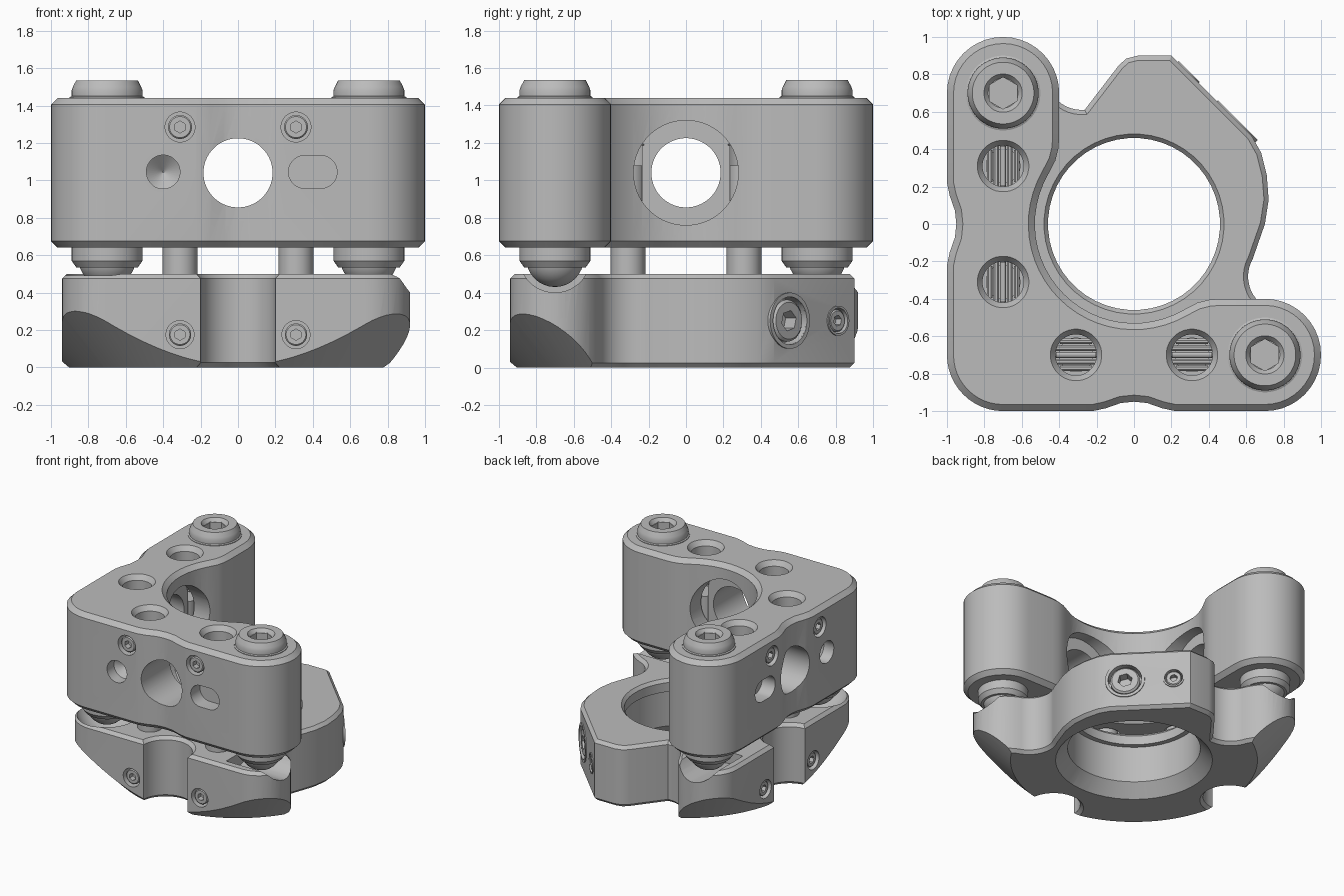
import bpy, bmesh, math
from mathutils import Vector

cube = bpy.data.objects.get("Cube")
if cube:
    bpy.data.objects.remove(cube, do_unlink=True)

metal = bpy.data.materials.new("satin grey metal")
metal.use_nodes = True
GREY = (0.5, 0.5, 0.5, 1)
metal.diffuse_color = GREY
metal.node_tree.nodes["Principled BSDF"].inputs["Base Color"].default_value = GREY


def to_object(name, bm):
    bmesh.ops.remove_doubles(bm, verts=bm.verts, dist=1e-5)
    bmesh.ops.recalc_face_normals(bm, faces=bm.faces)
    mesh = bpy.data.meshes.new(name)
    bm.to_mesh(mesh)
    bm.free()
    mesh.materials.append(metal)
    ob = bpy.data.objects.new(name, mesh)
    bpy.context.collection.objects.link(ob)
    return ob


def lathe(name, profile, loc=(0, 0, 0), axis=(0, 0, 1), n=32):
    """Closed solid of revolution; profile is (radius, distance along axis)."""
    bm = bmesh.new()
    turn = Vector((0, 0, 1)).rotation_difference(Vector(axis).normalized())
    rings = []
    for r, h in profile:
        angles = [(i + 0.5) * math.tau / n for i in range(n)]
        rings.append([bm.verts.new(Vector(loc) + turn @ Vector(
            (r * math.cos(a), r * math.sin(a), h))) for a in angles])
    for a, b in zip(rings, rings[1:]):
        for i in range(n):
            j = (i + 1) % n
            bm.faces.new((a[i], a[j], b[j], b[i]))
    bm.faces.new(rings[0])
    bm.faces.new(rings[-1])
    return to_object(name, bm)


def rod(name, r, start, end, loc, axis=(0, 0, 1), n=32):
    return lathe(name, [(r, start), (r, end)], loc, axis, n)


def prism(name, outline, z0, z1, chamfer):
    """Extruded outline with chamfered top and bottom rims."""
    bm = bmesh.new()
    face = bm.faces.new([bm.verts.new((x, y, z0)) for x, y in outline])
    top = bmesh.ops.extrude_face_region(bm, geom=[face])["geom"]
    for v in top:
        if isinstance(v, bmesh.types.BMVert):
            v.co.z = z1
    bmesh.ops.recalc_face_normals(bm, faces=bm.faces)
    rims = [e for e in bm.edges if abs(e.verts[0].co.z - e.verts[1].co.z) < 1e-6]
    bmesh.ops.bevel(bm, geom=rims, offset=chamfer, segments=1, affect='EDGES')
    return to_object(name, bm)


def boolean(ob, tool, operation='DIFFERENCE'):
    mod = ob.modifiers.new("cut", 'BOOLEAN')
    mod.object, mod.operation, mod.solver = tool, operation, 'EXACT'
    bpy.context.view_layer.objects.active = ob
    bpy.ops.object.modifier_apply(modifier=mod.name)
    bpy.data.objects.remove(tool, do_unlink=True)


def arc(cx, cy, r, a0, a1, steps):
    angles = [math.radians(a0 + (a1 - a0) * i / steps) for i in range(steps + 1)]
    return [(cx + r * math.cos(a), cy + r * math.sin(a)) for a in angles]


def swapped(points):
    return [(y, x) for x, y in reversed(points)]


def side(p, mirror):
    """Swap x and y to go from the front arm to the side arm."""
    return (p[1], p[0], p[2]) if mirror else p


def socket_screw(name, r, loc, axis, depth=0.06):
    screw = lathe(name, [(r * 0.85, -depth - 0.05), (r, -depth), (r, -r * 0.12),
                         (r * 0.88, 0)], loc, axis)
    boolean(screw, rod("hex_cut", r * 0.5, -r * 0.7, 0.1, loc, axis, 6))
    return screw


# Upper L-shaped plate
half = arc(-.7, -.7, .3, 225, 270, 6)
half += [(-.22, -1), (-.15, -.985), (-.07, -.957), (0, -.95), (.07, -.957), (.15, -.985), (.22, -1)]
half += arc(.7, -.7, .3, 270, 450, 20)
half += [(.46, -.4), (.4, -.405), (.34, -.42)] + arc(0, 0, .53, 300, 225, 12)
upper = prism("upper_plate", half[:-1] + swapped(half)[:-1], .64, 1.44, .035)

# Lower ring plate with two arms
front = arc(-.7, -.7, .24, 225, 270, 6) + arc(0, -.94, .2, 180, 0, 16)
front += arc(.68, -.7, .24, 270, 420, 16)
valley = arc(.8, -.28, .19, 255, 150, 12)
right_edge = [(.665, -.1), (.7, 0), (.72, .13), (.71, .26), (.68, .38), (.63, .47)]
back_edge = [(.2, .9), (.02, .9), (-.04, .885), (-.08, .85)]
lower = prism("lower_plate", front + valley + right_edge + back_edge
              + swapped(arc(.8, -.28, .19, 255, 175, 10)) + swapped(front)[:-1], 0, .5, .025)
boolean(lower, lathe("cone_envelope", [(.93, 0), (1.53, .6)], n=96), 'INTERSECT')
boolean(lower, lathe("bore", [(.6, -.01), (.5, .1), (.5, .4), (.46, .4), (.46, .475),
                              (.49, .51)], n=48))

# Ball seats in the lower plate
ball_profile = [(max(math.sin(a), .001), -math.cos(a))
                for a in (math.pi * i / 16 for i in range(17))]
boolean(lower, lathe("seat_cut", [(r * .26, h * .26) for r, h in ball_profile], (-.7, -.7, .62)))
for m in (False, True):
    boolean(lower, rod("groove_cut", .19, -.2, .4, side((.7, -.7, .59), m), side((1, 0, 0), m)))

screws = []
for m in (False, True):
    out = side((0, -1, 0), m)
    # Cross bore with spot face on the inner side
    boolean(upper, rod("cross_cut", .185, -.8, .2, side((0, -1, 1.04), m), out, 48))
    boolean(upper, rod("spot_cut", .28, -.7, -.38, side((0, -1, 1.04), m), out, 48))
    # Conical hole and slot
    boolean(upper, lathe("cone_cut", [(.004, -.16), (.09, -.09), (.09, .1)],
                         side((-.4, -1, 1.045), m), out))
    slot = rod("slot_cut", .088, -.12, .1, side((.4, -1, 1.045), m), out)
    k = 1 if m else 0
    for v in slot.data.vertices:
        v.co[k] += math.copysign(.042, v.co[k] - .4)
    boolean(upper, slot)

    for s in (-1, 1):
        x = .31 * s
        label = ("side" if m else "front") + ("_a" if s < 0 else "_b")
        # Recessed set screws
        for plate, z, r, y in ((upper, 1.285, .08, -1), (lower, .175, .075, -.94)):
            boolean(plate, rod("screw_cut", r, -.1, .1, side((x, y, z), m), out))
            screws.append(socket_screw("set_screw_" + label, r * .8,
                                       side((x, y + .015, z), m), out, .09))
        # Vertical spring well
        spot = side((x, -.7, 0), m)
        boolean(upper, lathe("well_cut", [(.11, .6), (.11, 1.4), (.145, 1.45)], spot))
        # Spring post, hooked coil and cross pin
        rod("spring_post_" + label, .093, .4, 1.08, spot)
        along = side((1, 0, 0), m)
        for i in range(-2, 3):
            for hand in (-1, 1):
                across = side((0, 1, 0), m)
                start = Vector(side((x + .01 * hand, -.7 + i * .036, 1.2), m))
                bulge = math.sqrt(.105 ** 2 - (i * .036) ** 2)
                rod("spring_coil_" + label, .016, -bulge, bulge, start, along, 8)
        rod("spring_pin_" + label, .016, -.108, .108, side((x, -.7, 1.235), m), along, 12)

# Adjusters with bushing, hex socket and ball tip
for m in (False, True):
    spot = side((.7, -.7, 0), m)
    tag = "side" if m else "front"
    knob = lathe("adjuster_head_" + tag, [(.2, 1.42), (.2, 1.445), (.19, 1.45), (.19, 1.48),
                                         (.183, 1.5), (.165, 1.535)], spot, n=48)
    boolean(knob, lathe("hex_cut", [(.085, 1.4), (.085, 1.6)], spot, n=6))
    boolean(knob, lathe("lead_cut", [(.08, 1.505), (.11, 1.545)], spot))

for tag, x, y in (("front", .7, -.7), ("side", -.7, .7), ("corner", -.7, -.7)):
    lathe("bushing_" + tag, [(.19, .6401), (.19, .57), (.165, .535)], (x, y, 0), n=48)
    rod("adjuster_neck_" + tag, .12, .5, .6, (x, y, 0))
    lathe("ball_tip_" + tag, [(r * .155, h * .155) for r, h in ball_profile], (x, y, .585))

# Clamp screws on the angled face of the ring
diagonal = (1, 1, 0)
for tag, x, r in (("large", .55, .15), ("small", .29, .08)):
    loc = (x, 1.1 - x, .25)
    boolean(lower, rod("clamp_cut", r * .85, -.08, .1, loc, diagonal))
    socket_screw("clamp_screw_" + tag, r * .75, loc, diagonal, .07)
    rim = rod("clamp_rim_" + tag, r, -.02, .008, loc, diagonal, 40)
    boolean(rim, rod("rim_cut", r * .85, -.1, .1, loc, diagonal, 40))

# Smooth shading with sharp creases
bpy.ops.object.select_all(action='DESELECT')
for ob in bpy.context.scene.objects:
    if ob.type == 'MESH' and metal.name in ob.data.materials:
        ob.select_set(True)
        bpy.context.view_layer.objects.active = ob
bpy.ops.object.shade_smooth_by_angle(angle=math.radians(28))
